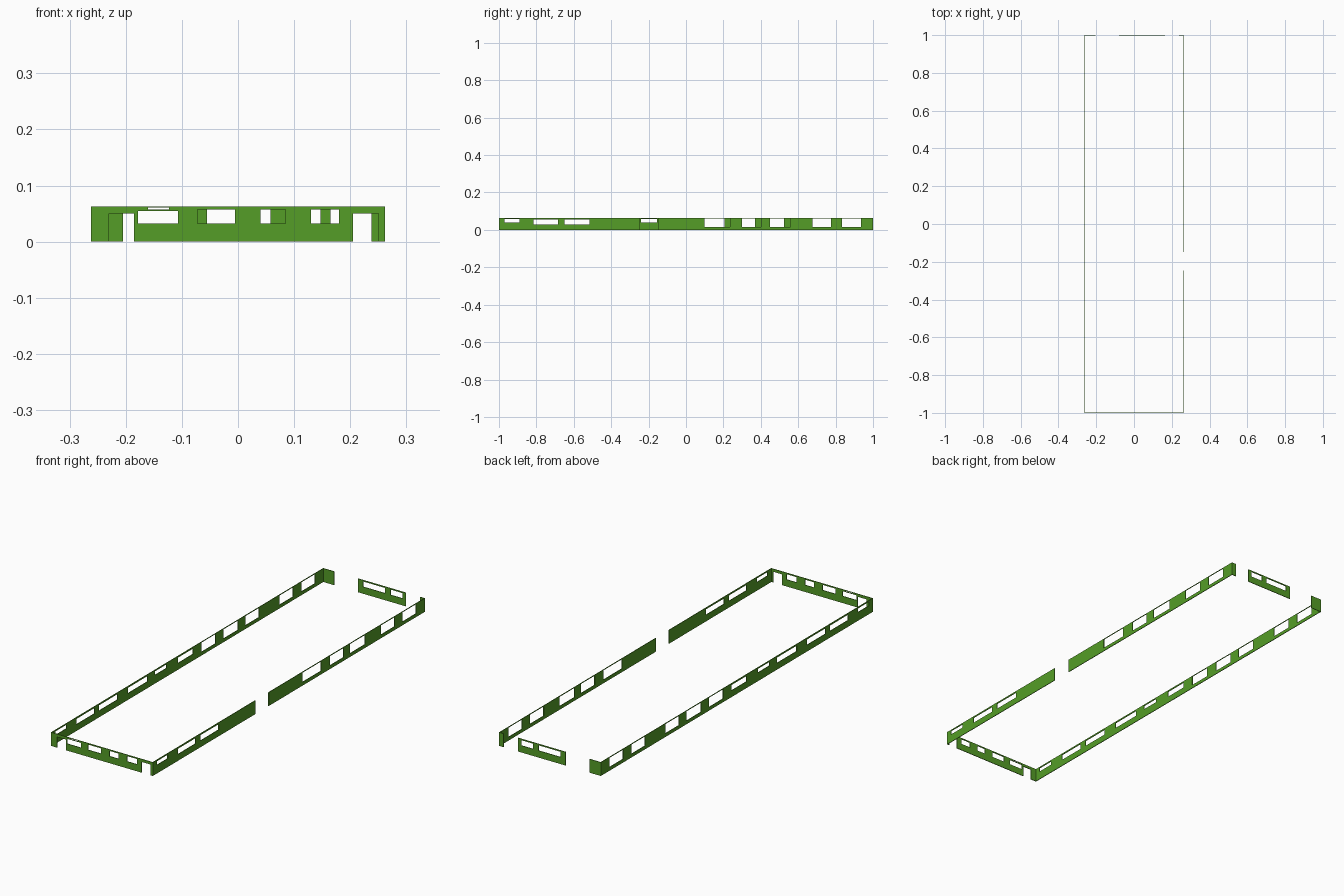
import bpy
import bmesh

if "Cube" in bpy.data.objects:
    bpy.data.objects.remove(bpy.data.objects["Cube"])

X, Y, H, T = 0.262, 1.0, 0.063, 0.003   # half width, half length, height, wall thickness

green = bpy.data.materials.new("wall_green")
green.diffuse_color = (0.09, 0.34, 0.02, 1)
green.use_nodes = True
green.node_tree.nodes["Principled BSDF"].inputs["Base Color"].default_value = green.diffuse_color


def wall(name, axis, offset, half, openings):
    """Upright wall along an axis; openings are (start, end, bottom, top)."""
    us = sorted({-half, half} | {u for o in openings for u in o[:2]})
    zs = sorted({0.0, H} | {z for o in openings for z in o[2:]})
    bm = bmesh.new()
    for u0, u1 in zip(us, us[1:]):
        for z0, z1 in zip(zs, zs[1:]):
            u, z = (u0 + u1) / 2, (z0 + z1) / 2
            if any(a < u < b and c < z < d for a, b, c, d in openings):
                continue
            quad = [(u0, z0), (u1, z0), (u1, z1), (u0, z1)]
            bm.faces.new([bm.verts.new((p, offset, q) if axis == "x" else (offset, p, q))
                          for p, q in quad])
    bmesh.ops.remove_doubles(bm, verts=bm.verts, dist=1e-5)
    bmesh.ops.recalc_face_normals(bm, faces=bm.faces)
    mesh = bpy.data.meshes.new(name)
    bm.to_mesh(mesh)
    bm.free()
    mesh.materials.append(green)
    obj = bpy.data.objects.new(name, mesh)
    bpy.context.collection.objects.link(obj)
    solid = obj.modifiers.new("thickness", "SOLIDIFY")
    solid.thickness = T
    solid.offset = 0


# Front wall: two doors, four windows and a narrow vent
wall("front_wall", "x", -Y + T / 2, X, [
    (-0.23, -0.185, 0, 0.05), (0.205, 0.25, 0, 0.05),
    (-0.178, -0.107, 0.032, 0.055), (-0.16, -0.123, 0.0575, 0.061),
    (-0.072, -0.005, 0.032, 0.057), (0.04, 0.085, 0.032, 0.057),
    (0.13, 0.18, 0.032, 0.057)])

# Back wall: two full-height gaps and two windows
wall("back_wall", "x", Y - T / 2, X, [
    (-0.205, -0.08, 0, H), (0.165, 0.238, 0, H),
    (-0.055, 0.058, 0.032, 0.057), (0.087, 0.147, 0.032, 0.057)])

# Windows shared by both long walls
low, high = 0.016, 0.060
shared = [(-0.97, -0.89, 0.039, 0.057), (-0.815, -0.685, 0.03, 0.056),
          (-0.65, -0.515, 0.03, 0.056),
          (0.675, 0.775, low, high), (0.835, 0.935, low, high)]

# Right wall: full-height gap and three tall windows
wall("right_wall", "y", X - T / 2, Y - T, shared + [
    (-0.245, -0.148, 0, H),
    (0.10, 0.235, low, high), (0.30, 0.40, low, high), (0.45, 0.56, low, high)])

# Left wall: three small windows and three tall windows
wall("left_wall", "y", -X + T / 2, Y - T, shared + [
    (-0.44, -0.295, 0.03, 0.056), (-0.24, -0.155, 0.039, 0.057),
    (-0.07, 0.04, 0.03, 0.056),
    (0.10, 0.205, low, high), (0.265, 0.37, low, high), (0.425, 0.525, low, high)])
